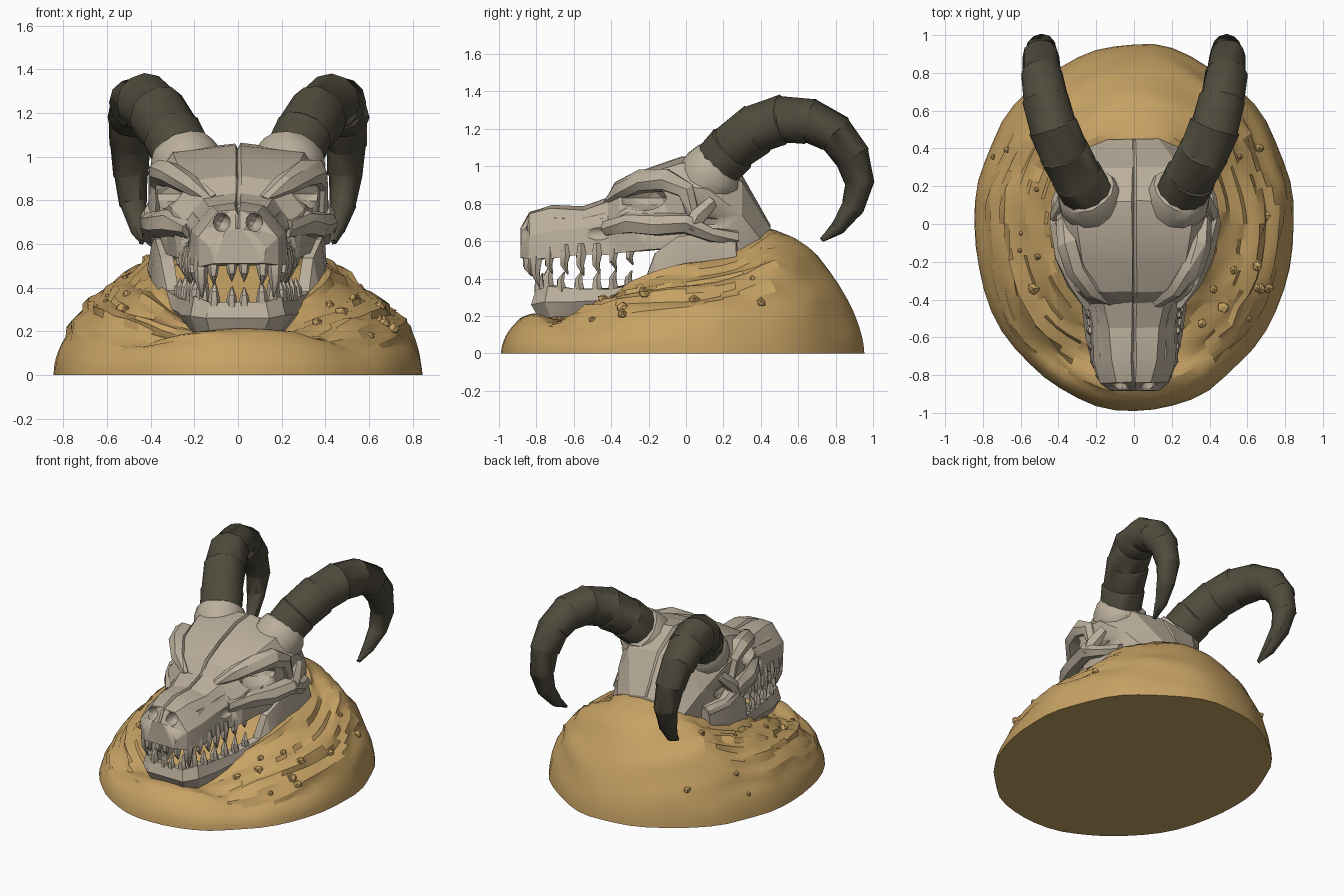
import bpy, bmesh, math, random
from mathutils import Vector, noise

random.seed(4)
if "Cube" in bpy.data.objects:
    bpy.data.objects.remove(bpy.data.objects["Cube"])


def material(name, r, g, b):
    m = bpy.data.materials.new(name)
    m.use_nodes = True
    m.diffuse_color = (r, g, b, 1)
    m.node_tree.nodes["Principled BSDF"].inputs["Base Color"].default_value = (r, g, b, 1)
    return m


BONE = material("pale bone", .5, .43, .335)
HORN = material("dark horn", .078, .07, .046)
SAND = material("ochre sand", .57, .36, .127)


def finish(name, bm, mat, angle=25, jitter=0.0):
    for v in bm.verts:
        v.co += Vector([random.uniform(-jitter, jitter) for _ in range(3)])
    bmesh.ops.recalc_face_normals(bm, faces=bm.faces[:])
    mesh = bpy.data.meshes.new(name)
    bm.to_mesh(mesh)
    bm.free()
    mesh.materials.append(mat)
    ob = bpy.data.objects.new(name, mesh)
    bpy.context.collection.objects.link(ob)
    bpy.ops.object.select_all(action="DESELECT")
    ob.select_set(True)
    bpy.context.view_layer.objects.active = ob
    bpy.ops.object.shade_smooth_by_angle(angle=math.radians(angle))
    return ob


def loft(bm, rings):
    """Skin closed rings of equal length and cap both ends."""
    loops = [[bm.verts.new(p) for p in ring] for ring in rings]
    n = len(loops[0])
    for a, b in zip(loops, loops[1:]):
        for i in range(n):
            bm.faces.new((a[i], a[(i + 1) % n], b[(i + 1) % n], b[i]))
    bm.faces.new(loops[0])
    bm.faces.new(loops[-1])


def tube(bm, stations, side, sides=8, step=0.0):
    """Tube through (x, y, z, radius); step makes a ridge at each station."""
    pts = [Vector((side * s[0], s[1], s[2])) for s in stations]
    rings = []
    for i, p in enumerate(pts):
        t = (pts[min(i + 1, len(pts) - 1)] - pts[max(i - 1, 0)]).normalized()
        u = Vector((1, 0, 0))
        u = (u - t * u.dot(t)).normalized()
        v = t.cross(u)
        for k in ((-1, 1) if step else (0,)):
            r = stations[i][3] * (1 - k * step)
            rings.append([p + t * k * step * .15 + r * (u * math.cos(a) + v * math.sin(a))
                          for a in (math.tau * j / sides for j in range(sides))])
    loft(bm, rings)


def pair(name, stations, mat, sides=8, step=0.0, jitter=0.0, angle=25):
    for side, label in ((1, "left"), (-1, "right")):
        bm = bmesh.new()
        tube(bm, stations, side, sides, step)
        bmesh.ops.triangulate(bm, faces=bm.faces[:])
        finish(f"{label}_{name}", bm, mat, angle, jitter)


def along(table, key):
    """Linear interpolation of the rest of each row by its first value."""
    for a, b in zip(table, table[1:]):
        if key <= b[0]:
            f = max(0, (key - a[0]) / (b[0] - a[0]))
            return [p + (q - p) * f for p, q in zip(a[1:], b[1:])]
    return list(table[-1][1:])


# Sand mound: elliptical dome with a crest line, trough and wind-cut terraces
CREST = [(-1, .37), (-.85, .33), (-.7, .25), (-.4, .36), (0, .51), (.3, .62),
         (.45, .69), (.7, .65), (.95, .52)]


def ground(a, s):
    edge = 1 + .02 * noise.noise((math.cos(a) * 3, math.sin(a) * 3, 5))
    p = Vector((.845 * math.cos(a) * edge,
                (.95 if math.sin(a) > 0 else .99) * math.sin(a) * edge, 0)) * s
    h = along(CREST, p.y)[0]
    h -= .14 * min(1, (1.7 * p.x) ** 2) * min(1, max(0, (p.y + .3) / .6))
    if -.8 < p.y < 0:
        h -= .08 * math.exp(-(p.x / .36) ** 4) * min(1, -p.y * 4) * min(1, (p.y + .8) * 5)
    p.z = h * (1 - s ** 4) ** .6
    flank = min(1, abs(p.x) * 2 + .1) * (1 - s ** 12)
    p.z += .05 * flank * noise.noise((p.x * 3, p.y * 2, s * 9))
    # Long ledges that step in and out down the flanks
    wave = s * 9 + 1.8 * noise.noise((p.x * 2, p.y * 2.5, 3))
    ledge = flank * ((wave % 1) - .5) * (.25 if p.y > .5 else 1)
    p.z += .025 * ledge
    bulge = 1 + .035 * ledge + .04 * flank * noise.noise((p.x * 5, p.y * 3, p.z * 8))
    return Vector((p.x * bulge, p.y * bulge, p.z))


bm = bmesh.new()
STEPS, RINGS = 52, 32
center = bm.verts.new(ground(0, 0))
prev = None
for k in range(1, RINGS + 1):
    s = 1 - (1 - k / RINGS) ** 1.5
    ring = [bm.verts.new(ground(math.tau * i / STEPS, s)) for i in range(STEPS)]
    for i in range(STEPS):
        j = (i + 1) % STEPS
        if prev:
            bm.faces.new((prev[i], ring[i], ring[j], prev[j]))
        else:
            bm.faces.new((center, ring[i], ring[j]))
    prev = ring
bm.faces.new(prev[::-1])
finish("sand_mound", bm, SAND, 24)

# Pebbles scattered over the flanks
bm = bmesh.new()
for i in range(22):
    a = random.choice((0, math.pi)) + random.uniform(-.9, .6)
    p = ground(a, random.uniform(.6, .97))
    r = random.uniform(.012, .034)
    for v in bmesh.ops.create_icosphere(bm, subdivisions=1, radius=r)["verts"]:
        v.co = v.co * random.uniform(.8, 1.2) + p
finish("pebbles", bm, SAND, 10)

# Skull: y, crown z, shoulder x z, side x z, base x z
SKULL = [(-.88, .67, .06, .66, .13, .58, .11, .51),
         (-.84, .755, .09, .745, .18, .63, .18, .5),
         (-.72, .79, .12, .775, .215, .66, .23, .51),
         (-.55, .785, .13, .765, .21, .67, .235, .53),
         (-.42, .83, .16, .81, .24, .7, .25, .53),
         (-.36, .91, .2, .89, .3, .76, .28, .54),
         (-.2, .99, .27, .96, .36, .83, .32, .55),
         (-.02, 1.05, .3, 1.02, .385, .9, .35, .57),
         (.12, 1.06, .3, 1.03, .39, .88, .35, .55),
         (.3, .95, .25, .92, .33, .74, .3, .5),
         (.45, .69, .13, .67, .23, .55, .2, .45)]
rings = []
for y, top, sx, sz, mx, mz, bx, bz in SKULL:
    half = [(.012, top), (sx, sz), (mx, mz), (bx, bz)]
    rings.append([(0, y, top - .018)] + [(x, y, z) for x, z in half]
                 + [(-x, y, z) for x, z in half[::-1]])
bm = bmesh.new()
loft(bm, rings)
bmesh.ops.triangulate(bm, faces=bm.faces[:])
skull = finish("skull", bm, BONE, 20, .005)

# Eye sockets, nostrils, temple and snout hollows cut from the skull
HOLES = [(.35, -.24, .83, .15, .14, .07), (.075, -.86, .7, .04, .09, .045),
         (.42, .1, .69, .1, .13, .06), (.25, -.48, .64, .04, .08, .04)]
for x, y, z, *size in HOLES:
    for side in (1, -1):
        bm = bmesh.new()
        for v in bmesh.ops.create_icosphere(bm, subdivisions=2, radius=1)["verts"]:
            v.co = Vector((side * x, y, z)) + Vector([c * q for c, q in zip(v.co, size)])
        cutter = finish("cutter", bm, BONE)
        cutter.hide_render = True
        bpy.context.view_layer.objects.active = skull
        cut = skull.modifiers.new("hollow", "BOOLEAN")
        cut.operation, cut.object = "DIFFERENCE", cutter
        bpy.ops.object.modifier_apply(modifier=cut.name)
        bpy.data.objects.remove(cutter)

# Brow ridges, cheek arches and snout ridges, half sunk into the skull
pair("brow", [(.12, -.41, .8, .03), (.22, -.35, .875, .05), (.305, -.24, .92, .06),
              (.345, -.11, .93, .065), (.36, 0, .87, .055), (.37, .04, .74, .04)],
     BONE, 7, 0, .007)
pair("cheek_arch", [(.22, -.43, .67, .04), (.3, -.3, .7, .06), (.36, -.16, .69, .065),
                    (.395, 0, .69, .06), (.39, .13, .63, .045), (.34, .27, .61, .04)],
     BONE, 7, 0, .008)
pair("cheek_spur", [(.4, .02, .66, .05), (.4, .06, .73, .05), (.36, .14, .81, .04)],
     BONE, 6, 0, .006)
pair("snout_ridge", [(.1, -.76, .71, .03), (.145, -.7, .69, .045),
                     (.15, -.55, .695, .035), (.18, -.42, .73, .03)], BONE, 7, 0, .006)

# Lower jaw: one U-shaped bar, x, y, bottom z, top z
JAW = [(.13, -.8, .19, .33), (.2, -.74, .19, .36), (.23, -.6, .2, .34),
       (.26, -.4, .23, .345), (.32, -.22, .25, .385), (.345, -.165, .26, .53),
       (.375, -.05, .28, .62), (.385, .1, .32, .64), (.36, .27, .42, .62)]
bm = bmesh.new()
path = [(-x, *rest) for x, *rest in JAW[::-1]] + JAW
rings = []
for x, y, low, high in path:
    out = Vector((x, (y + .3) * .6 if y < -.6 else 0, 0)).normalized()
    p, mid = Vector((x, y, 0)), (low + high) / 2
    rings.append([p + out * d + Vector((0, 0, z)) for d, z in
                  ((-.06, low), (-.015, low), (.025, mid), (.005, high), (-.05, high))])
loft(bm, rings)
bmesh.ops.triangulate(bm, faces=bm.faces[:])
finish("lower_jaw", bm, BONE, 20, .006)


# Teeth: fanged rows following the upper and lower bone edges
def teeth(name, row, lengths, direction):
    bm = bmesh.new()
    for i, length in enumerate(lengths):
        x, y, z = along(row, (i + .35) / len(lengths))
        r = .016 + length * .13
        for side in (1, -1):
            tube(bm, [(x, y, z - direction * .06, r * .6), (x, y, z, r),
                      (x, y - .005, z + direction * length * .5, r * .75),
                      (x * .97, y + .015, z + direction * length, .003)], side, 6)
    finish(name, bm, BONE, 30, .002)


teeth("upper_teeth", [(0, 0, -.85, .51), (.2, .15, -.84, .5), (.4, .215, -.71, .52),
                      (.7, .23, -.48, .53), (1, .27, -.24, .55)],
      [.08, .09, .15, .09, .1, .11, .11, .09, .07], -1)
teeth("lower_teeth", [(0, 0, -.79, .32), (.2, .13, -.78, .33), (.4, .195, -.68, .345),
                      (.7, .23, -.45, .34), (1, .285, -.25, .37)],
      [.08, .1, .15, .09, .1, .11, .1, .08], 1)

# Horns with ringed segments, each seated in a bony collar
pair("horn_collar", [(.21, .1, .9, .17), (.235, .14, .965, .17), (.255, .175, 1.0, .157),
                     (.26, .19, 1.015, .13)], BONE, 14, 0, .004, 30)
pair("horn", [(.23, .13, .97, .137), (.3, .25, 1.1, .137), (.37, .38, 1.2, .135),
              (.43, .52, 1.25, .13), (.47, .67, 1.24, .12), (.49, .8, 1.17, .107),
              (.495, .89, 1.05, .094), (.49, .925, .91, .078), (.48, .89, .78, .06),
              (.455, .81, .67, .038), (.44, .73, .61, .012)], HORN, 12, .03, .003, 36)
